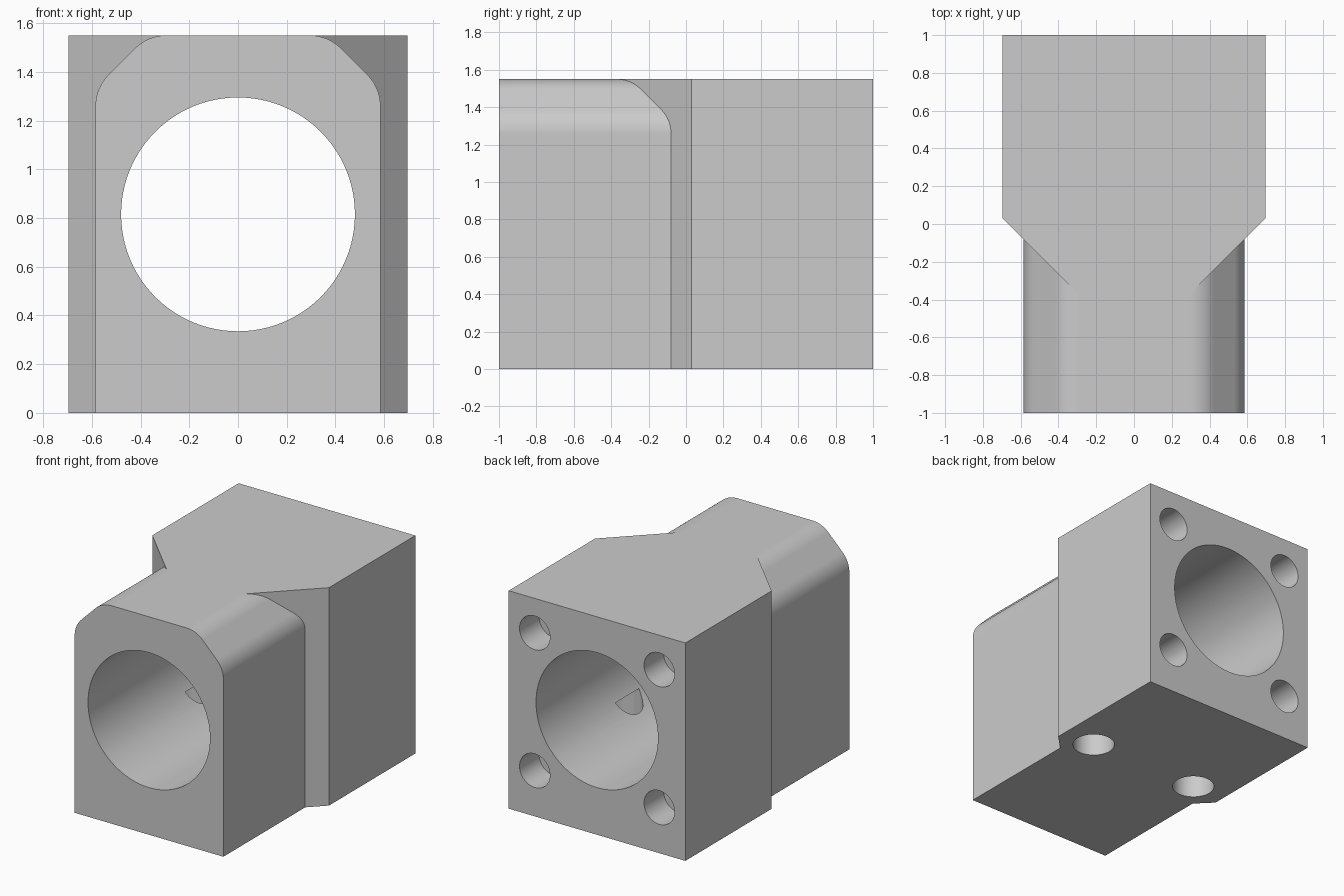
import bpy, bmesh, math
from mathutils import Vector, Matrix

if "Cube" in bpy.data.objects:
    bpy.data.objects.remove(bpy.data.objects["Cube"], do_unlink=True)

HEIGHT = 1.55
BORE_Z = 0.815

grey = bpy.data.materials.new("light_grey")
grey.use_nodes = True
grey.diffuse_color = (0.6, 0.6, 0.6, 1)
for node in grey.node_tree.nodes:
    if node.type == "BSDF_PRINCIPLED":
        node.inputs["Base Color"].default_value = (0.6, 0.6, 0.6, 1)


def finish(name, bm):
    bmesh.ops.recalc_face_normals(bm, faces=bm.faces)
    mesh = bpy.data.meshes.new(name)
    bm.to_mesh(mesh)
    bm.free()
    mesh.materials.append(grey)
    obj = bpy.data.objects.new(name, mesh)
    bpy.context.collection.objects.link(obj)
    return obj


def prism(name, points, travel):
    """Extrude a closed outline of 3D points along a vector."""
    bm = bmesh.new()
    face = bm.faces.new([bm.verts.new(p) for p in points])
    moved = bmesh.ops.extrude_face_region(bm, geom=[face])["geom"]
    verts = [v for v in moved if isinstance(v, bmesh.types.BMVert)]
    bmesh.ops.translate(bm, vec=travel, verts=verts)
    return finish(name, bm)


def drill(name, start, end, radius, segments):
    """Cylinder between two points, used as a cutter."""
    start, end = Vector(start), Vector(end)
    axis = end - start
    turn = axis.to_track_quat("Z", "Y").to_matrix().to_4x4()
    bm = bmesh.new()
    bmesh.ops.create_cone(bm, cap_ends=True, segments=segments,
                          radius1=radius, radius2=radius, depth=axis.length,
                          matrix=Matrix.Translation((start + end) / 2) @ turn)
    obj = finish(name, bm)
    obj.hide_render = True
    return obj


def combine(target, other, operation):
    bpy.ops.object.select_all(action="DESELECT")
    bpy.context.view_layer.objects.active = target
    target.select_set(True)
    mod = target.modifiers.new("combine", "BOOLEAN")
    mod.operation = operation
    mod.solver = "EXACT"
    mod.object = other
    bpy.ops.object.modifier_apply(modifier=mod.name)
    bpy.data.objects.remove(other, do_unlink=True)


def arc(cx, cz, radius, start, end, steps=10):
    angles = [math.radians(start + (end - start) * i / steps) for i in range(steps + 1)]
    return [(cx + radius * math.cos(a), cz + radius * math.sin(a)) for a in angles]


# Front neck: bevelled top corners with softened edges
half, r = 0.585, 0.18
side = [(half, 0)]
side += arc(half - r, 1.26, r, 0, 45)
side += arc(0.295, HEIGHT - r, r, 45, 90)
outline = side + [(-x, z) for x, z in reversed(side)]
housing = prism("bearing_housing", [(x, -1, z) for x, z in outline], (0, 1.5, 0))

# Rear block with angled shoulders running into the neck
plan = [(0.695, 1), (0.695, 0.03), (0.3, -0.365)]
plan += [(-x, y) for x, y in reversed(plan)]
rear = prism("rear_block", [(x, y, 0) for x, y in plan], (0, 0, HEIGHT))
combine(housing, rear, "UNION")

# Main through bore
combine(housing, drill("bore_cutter", (0, -1.2, BORE_Z), (0, 1.2, BORE_Z), 0.48, 96),
        "DIFFERENCE")

for sx in (-1, 1):
    # Blind holes in the rear face
    for sz in (-1, 1):
        x, z = 0.49 * sx, BORE_Z + 0.49 * sz
        combine(housing, drill("rear_hole_cutter", (x, 0.78, z), (x, 1.1, z), 0.12, 48),
                "DIFFERENCE")
    # Blind holes from below that break into the bore
    x = 0.44 * sx
    combine(housing, drill("base_hole_cutter", (x, 0.1, -0.1), (x, 0.1, 0.54), 0.14, 48),
            "DIFFERENCE")

# Smooth curved walls, crisp machined edges
bpy.ops.object.select_all(action="DESELECT")
bpy.context.view_layer.objects.active = housing
housing.select_set(True)
bpy.ops.object.shade_smooth_by_angle(angle=math.radians(25))
weighted = housing.modifiers.new("even_normals", "WEIGHTED_NORMAL")
weighted.keep_sharp = True
